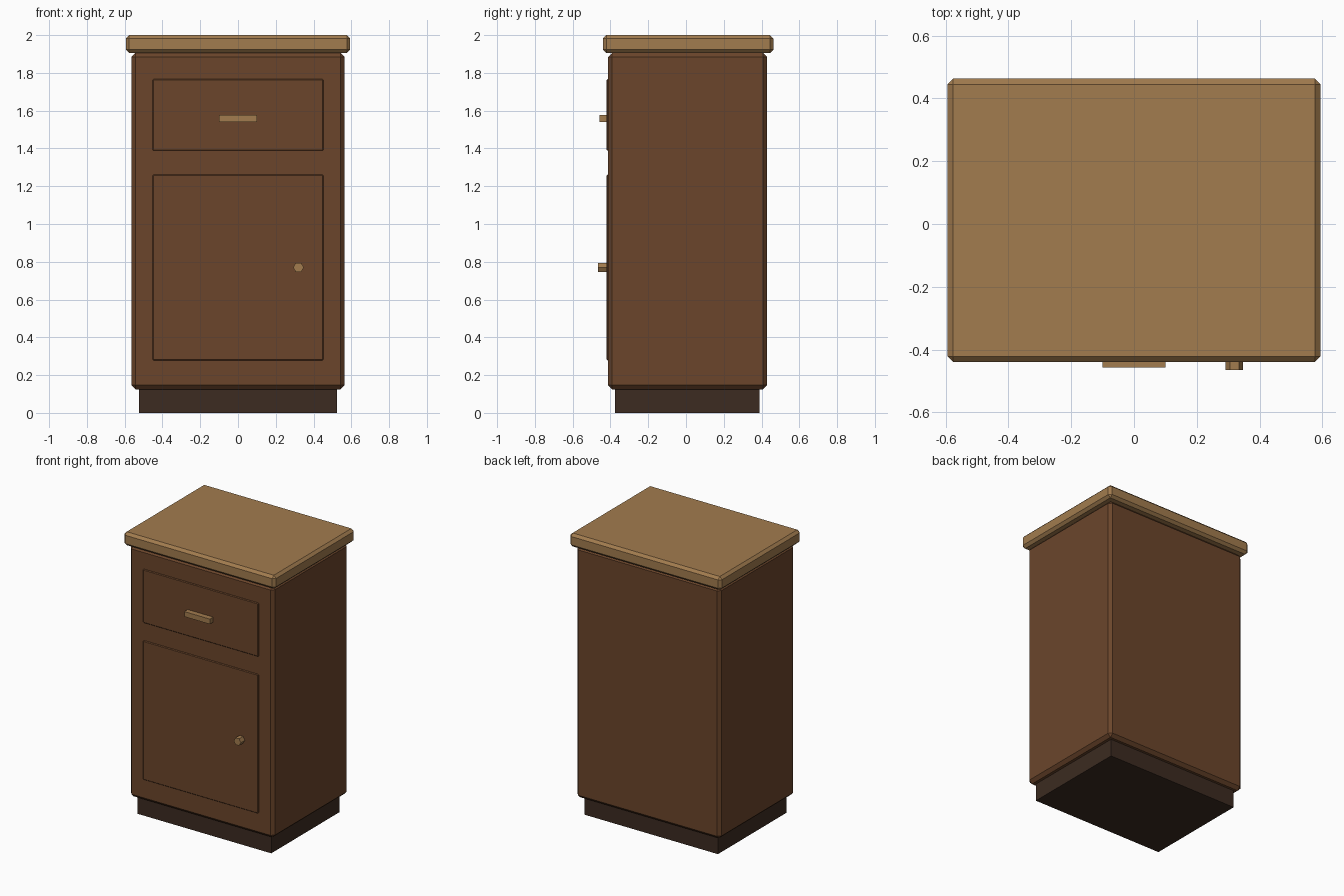
import bpy, math

if "Cube" in bpy.data.objects:
    bpy.data.objects.remove(bpy.data.objects["Cube"])


def material(name, colour):
    m = bpy.data.materials.new(name)
    m.diffuse_color = (*colour, 1)
    m.use_nodes = True
    m.node_tree.nodes["Principled BSDF"].inputs["Base Color"].default_value = m.diffuse_color
    return m


dark_wood = material("dark brown wood", (0.147, 0.060, 0.024))
light_wood = material("light tan wood", (0.36, 0.20, 0.077))
plinth_wood = material("blackish brown", (0.045, 0.024, 0.015))


def box(name, x, y, z, mat, bevel=0):
    """Box from (min, max) ranges with an optional flat chamfer."""
    bpy.ops.mesh.primitive_cube_add(
        size=1, location=[(a + b) / 2 for a, b in (x, y, z)])
    ob = bpy.context.object
    ob.name = name
    ob.scale = [b - a for a, b in (x, y, z)]
    bpy.ops.object.transform_apply(location=False, rotation=False, scale=True)
    ob.data.materials.append(mat)
    if bevel:
        mod = ob.modifiers.new("chamfer", 'BEVEL')
        mod.width = bevel
        mod.segments = 1
    return ob


# Carcass: recessed plinth, cabinet body, overhanging top
box("plinth", (-0.523, 0.523), (-0.375, 0.39), (0, 0.14), plinth_wood)
box("cabinet_body", (-0.565, 0.565), (-0.413, 0.43), (0.125, 1.905), dark_wood, 0.022)
box("table_top", (-0.594, 0.594), (-0.44, 0.463), (1.905, 2.0), light_wood, 0.018)

# Slightly raised fronts
for name, z in (("drawer_front", (1.388, 1.767)), ("door_front", (0.278, 1.262))):
    box(name, (-0.452, 0.452), (-0.42, -0.39), z, dark_wood, 0.005)

# Drawer pull
box("drawer_handle", (-0.10, 0.10), (-0.458, -0.415), (1.54, 1.576), light_wood)

# Six-sided door knob
bpy.ops.mesh.primitive_cylinder_add(
    vertices=6, radius=0.028, depth=0.05, location=(0.32, -0.44, 0.77),
    rotation=(math.pi / 2, math.pi / 6, 0))
knob = bpy.context.object
knob.name = "door_knob"
knob.data.materials.append(light_wood)
